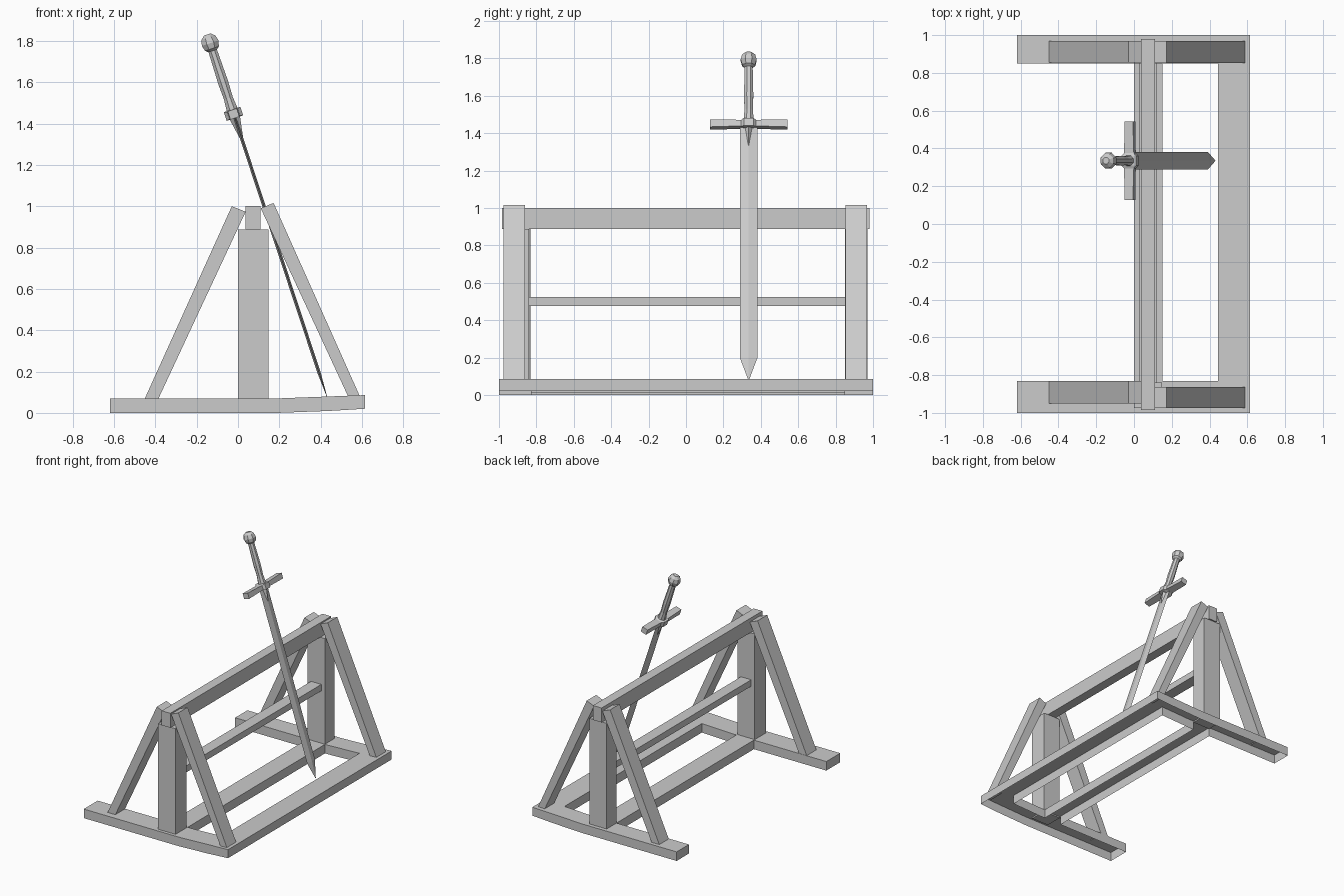
import bpy, bmesh
from mathutils import Vector, Matrix

if "Cube" in bpy.data.objects:
    bpy.data.objects.remove(bpy.data.objects["Cube"])


def make(name, bm, matrix=None):
    bmesh.ops.recalc_face_normals(bm, faces=bm.faces)
    me = bpy.data.meshes.new(name)
    bm.to_mesh(me)
    bm.free()
    ob = bpy.data.objects.new(name, me)
    if matrix:
        ob.matrix_world = matrix
    bpy.context.collection.objects.link(ob)
    return ob


def prism(name, profile, y0, y1):
    """Extrude an x-z profile along y."""
    bm = bmesh.new()
    f = bm.faces.new([bm.verts.new((x, y0, z)) for x, z in profile])
    g = bmesh.ops.extrude_face_region(bm, geom=[f])["geom"]
    bmesh.ops.translate(bm, vec=(0, y1 - y0, 0),
                        verts=[v for v in g if isinstance(v, bmesh.types.BMVert)])
    return make(name, bm)


def box(name, x0, x1, y0, y1, z0, z1):
    return prism(name, [(x0, z0), (x1, z0), (x1, z1), (x0, z1)], y0, y1)


def loft(name, rings, matrix=None):
    """Bridge equal-length closed rings and cap both ends."""
    bm = bmesh.new()
    rs = [[bm.verts.new(p) for p in r] for r in rings]
    n = len(rs[0])
    for a, b in zip(rs, rs[1:]):
        for i in range(n):
            j = (i + 1) % n
            bm.faces.new((a[i], a[j], b[j], b[i]))
    bm.faces.new(rs[0])
    bm.faces.new(rs[-1])
    return make(name, bm, matrix)


# Base frame: open underneath, bent upward towards the right
xs = [-0.62, 0, 0.15, 0.19, 0.445, 0.615]
ys = [-1, -0.83, 0.85, 1]
bm = bmesh.new()
grid = {}


def corner(i, j):
    if (i, j) not in grid:
        z = 0.07 + max(0, xs[i] - 0.19) * 0.038
        grid[i, j] = bm.verts.new((xs[i], ys[j], z))
    return grid[i, j]


for j in range(3):
    for i in ((1, 4) if j == 1 else range(5)):
        bm.faces.new([corner(i, j), corner(i + 1, j), corner(i + 1, j + 1), corner(i, j + 1)])
rim = [e for e in bm.edges if e.is_boundary]
g = bmesh.ops.extrude_edge_only(bm, edges=rim)["geom"]
for v in g:
    if isinstance(v, bmesh.types.BMVert):
        v.co.z -= 0.07 if v.co.x < 0.5 else 0.066
make("base_frame", bm)

# Posts and slanted braces at both ends
for side, post, right, left in (
        ("front", (-0.975, -0.84), (-0.975, -0.862), (-0.95, -0.832)),
        ("back", (0.85, 0.97), (0.852, 0.968), (0.855, 0.97))):
    box(side + "_post", 0, 0.148, *post, 0.06, 0.887)
    prism(side + "_right_brace",
          [(0.535, 0.075), (0.592, 0.075), (0.172, 1.016), (0.11, 0.99)], *right)
    prism(side + "_left_brace",
          [(-0.453, 0.065), (-0.387, 0.065), (0.037, 0.973), (-0.03, 1.0)], *left)

# Rails
box("top_rail", 0.036, 0.11, -0.985, 0.98, 0.888, 1.0)
box("middle_rail", 0.03, 0.118, -0.85, 0.855, 0.475, 0.525)

# Sword: built along local z from its tip, then leaned on the top rail
tip = Vector((0.43, 0.335, 0.08))
axis = Vector((-0.565, 0, 1.71)).normalized()
sword = Matrix.Translation(tip) @ Vector((0, 0, 1)).rotation_difference(axis).to_matrix().to_4x4()


def diamond(z, t, w):
    return [(t, 0, z), (0, w, z), (-t, 0, z), (0, -w, z)]


loft("sword_blade", [diamond(0, 0.001, 0.002), diamond(0.125, 0.008, 0.047),
                     diamond(1.32, 0.008, 0.047), diamond(1.43, 0.009, 0.047)], sword)
# Collar flaring from the blade into the guard
loft("blade_collar", [diamond(1.31, 0.007, 0.008), diamond(1.43, 0.028, 0.025)], sword)


# Cross guard: slim arms, wider centre block
def rect(y, w, z0, z1):
    return [(-w, y, z0), (w, y, z0), (w, y, z1), (-w, y, z1)]


loft("sword_guard", [rect(-0.207, 0.023, 1.418, 1.46), rect(-0.04, 0.027, 1.422, 1.456),
                     rect(-0.025, 0.042, 1.418, 1.462), rect(0.025, 0.042, 1.418, 1.462),
                     rect(0.04, 0.027, 1.422, 1.456), rect(0.207, 0.023, 1.418, 1.46)], sword)


# Grip and faceted pommel
def lathe(name, profile, n=8):
    rings = []
    for r, z in profile:
        rings.append([Matrix.Rotation(6.2831853 * (k + 0.5) / n, 3, 'Z') @ Vector((r, 0, z))
                      for k in range(n)])
    return loft(name, rings, sword)


lathe("sword_grip", [(0.03, 1.455), (0.024, 1.52), (0.027, 1.6), (0.025, 1.68), (0.023, 1.775)])
lathe("sword_pommel", [(0.02, 1.758), (0.038, 1.772), (0.046, 1.8), (0.038, 1.828), (0.018, 1.844)])
